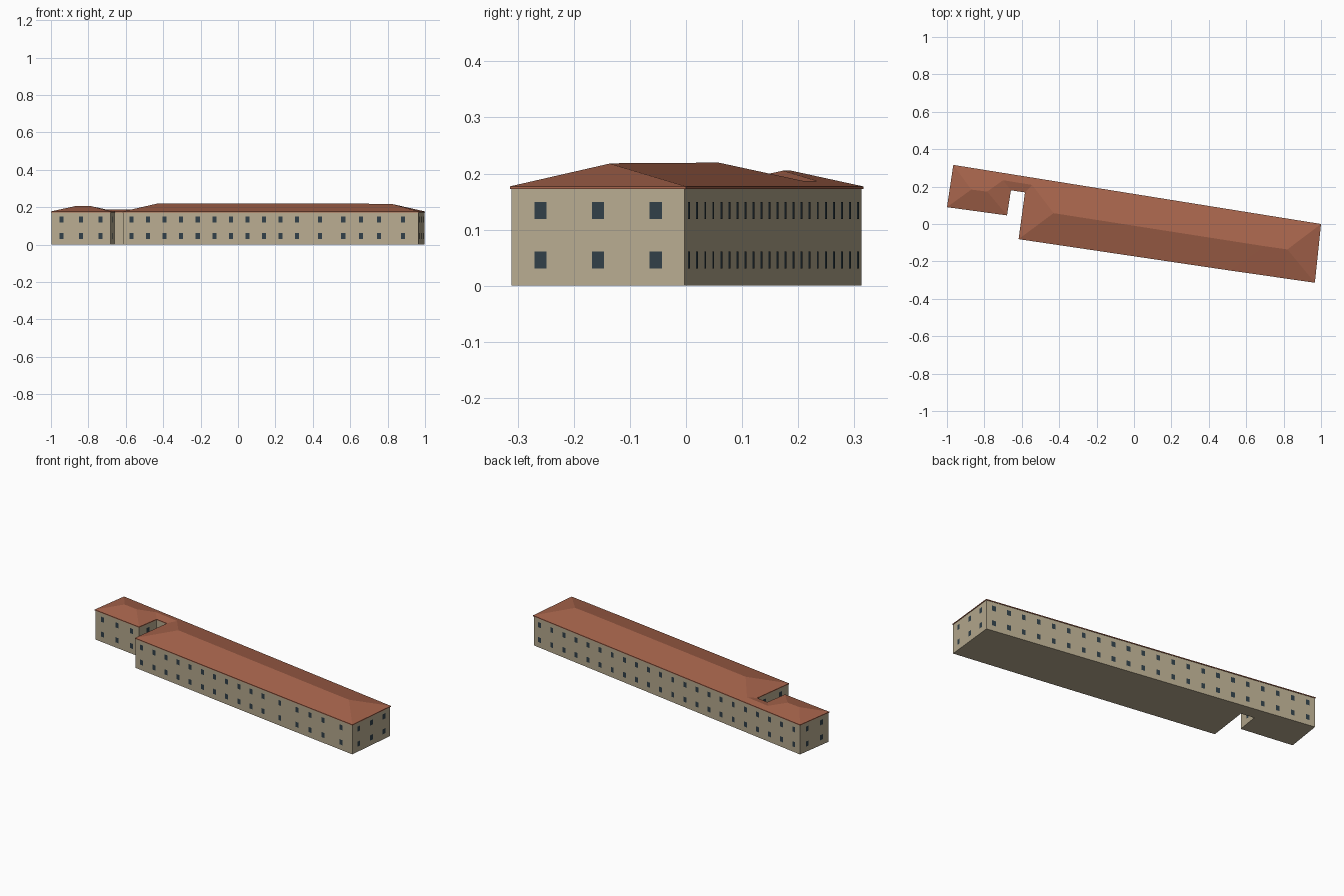
import bpy
from mathutils import Vector

if "Cube" in bpy.data.objects:
    bpy.data.objects.remove(bpy.data.objects["Cube"])

EAVE, FASCIA, SLOPE = 0.177, 0.172, 0.25

# Eaves outline, counter-clockwise from the back left corner
plan = [Vector(p) for p in [
    (-0.966, 0.316), (-1.0, 0.09), (-0.679, 0.046), (-0.658, 0.18),
    (-0.583, 0.169), (-0.617, -0.081), (0.36, -0.226), (0.515, -0.249),
    (0.80, -0.290), (0.967, -0.314), (1.0, 0.0)]]
# Windows per floor on the wall starting at each corner
bays = [2, 3, 1, 0, 2, 11, 1, 3, 1, 3, 22]
N = len(plan)


def material(name, rgb):
    m = bpy.data.materials.new(name)
    m.diffuse_color = (*rgb, 1)
    m.use_nodes = True
    m.node_tree.nodes["Principled BSDF"].inputs["Base Color"].default_value = m.diffuse_color
    return m


def mesh_object(name, verts, faces, mat):
    me = bpy.data.meshes.new(name)
    me.from_pydata([tuple(v) for v in verts], [], faces)
    me.materials.append(mat)
    me.update()
    ob = bpy.data.objects.new(name, me)
    bpy.context.collection.objects.link(ob)
    return ob


def inset(points, d):
    out = []
    for i, p in enumerate(points):
        a = (p - points[i - 1]).normalized()
        b = (points[(i + 1) % len(points)] - p).normalized()
        na, nb = Vector((-a.y, a.x)), Vector((-b.y, b.x))
        out.append(p + (na + nb) * d / (1 + na.dot(nb)))
    return out


plaster = material("plaster", (0.48, 0.41, 0.28))
tile = material("roof_tile", (0.38, 0.125, 0.07))
glass = material("window_glass", (0.03, 0.05, 0.065))
sides = [(i, (i + 1) % N, (i + 1) % N + N, i + N) for i in range(N)]

# Walls with floor
wall = inset(plan, 0.003)
mesh_object("walls",
            [(p.x, p.y, z) for z in (0, FASCIA + 0.001) for p in wall],
            sides + [tuple(reversed(range(N)))], plaster)

# Hipped roof: ridge height follows the distance from the back eave
back = (plan[0] - plan[-1]).normalized()
ridge = []
for x, y in [(-0.87, 0.184), (-0.785, 0.173), (-0.70, 0.234), (-0.545, 0.209),
             (-0.43, 0.058), (0.70, -0.119), (0.82, -0.136)]:
    d = Vector((x, y)) - plan[-1]
    ridge.append((x, y, EAVE + SLOPE * (back.x * d.y - back.y * d.x)))
L1, L2, C1, C2, R1, R2, R3 = range(2 * N, 2 * N + 7)
e = list(range(N, 2 * N))
roof_faces = [
    (e[0], e[1], L1), (e[1], e[2], L2, L1), (e[2], e[3], C1, L2),
    (e[3], e[4], C2, C1), (e[4], e[5], R1, C2),
    (e[5], e[6], e[7], R2, R1), (e[7], e[8], R3, R2), (e[8], e[9], R3),
    (e[9], e[10], R3), (e[10], e[0], L1, L2, C1, C2, R1, R2, R3)]
mesh_object("roof",
            [(p.x, p.y, z) for z in (FASCIA, EAVE) for p in plan] + ridge,
            roof_faces + sides + [tuple(reversed(range(N)))], tile)

# Windows: two floors, one centred in each bay
verts, faces = [], []
for i, n in enumerate(bays):
    a, b = wall[i], wall[(i + 1) % N]
    t = (b - a).normalized()
    out = Vector((t.y, -t.x)) * 0.001
    for k in range(n):
        c = a.lerp(b, (k + 0.5) / n) + out
        for z in (0.031, 0.119):
            s = len(verts)
            for du, dz in [(-1, 0), (1, 0), (1, 1), (-1, 1)]:
                q = c + t * du * 0.011
                verts.append((q.x, q.y, z + dz * 0.03))
            faces.append((s, s + 1, s + 2, s + 3))
mesh_object("windows", verts, faces, glass)
